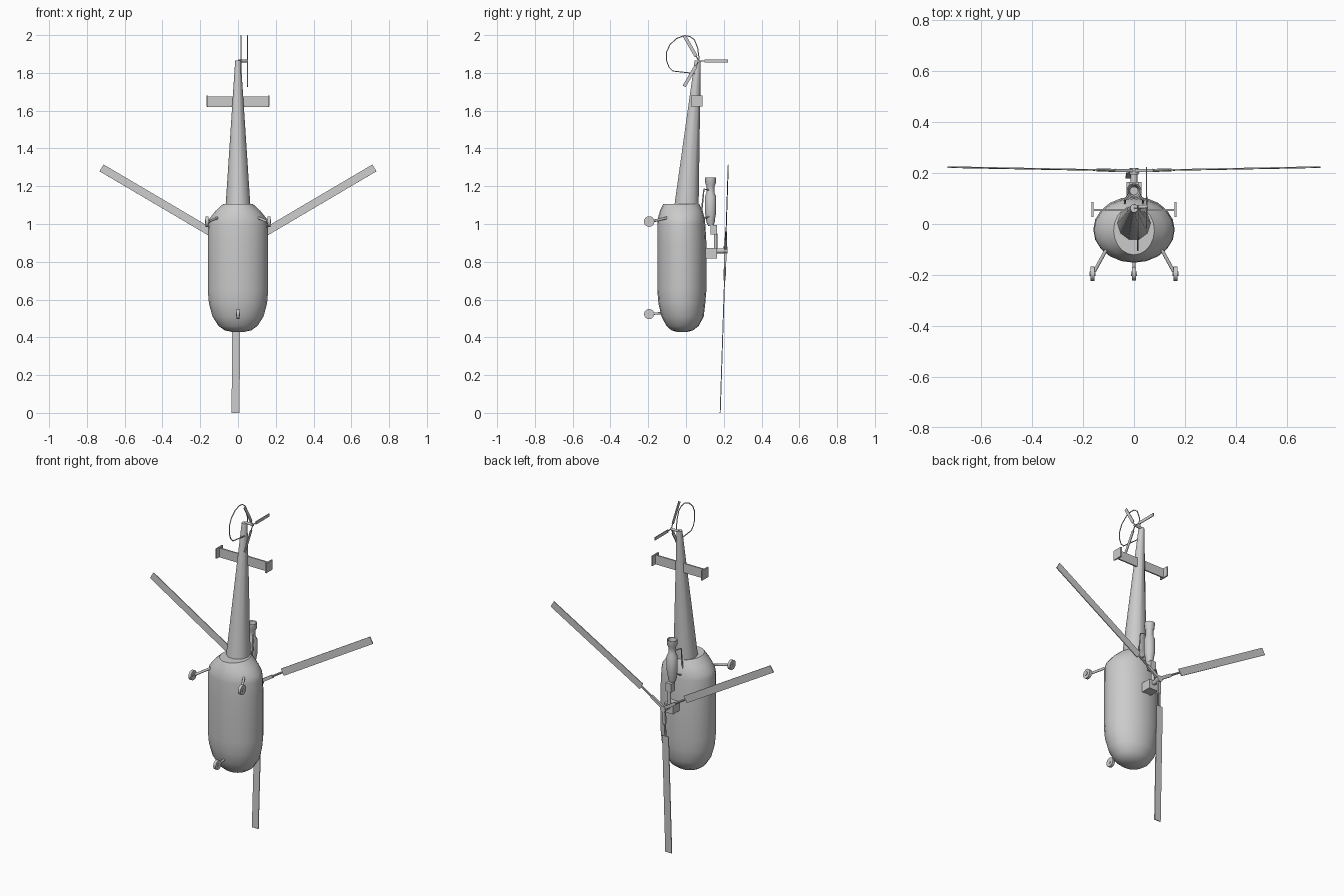
import bpy, bmesh, math
from mathutils import Vector, Matrix

if "Cube" in bpy.data.objects:
    bpy.data.objects.remove(bpy.data.objects["Cube"])

GREY = bpy.data.materials.new("light grey")
GREY.diffuse_color = (0.6, 0.6, 0.6, 1)
GREY.use_nodes = True
GREY.node_tree.nodes["Principled BSDF"].inputs["Base Color"].default_value = GREY.diffuse_color


def finish(name, bm, smooth=True):
    bmesh.ops.recalc_face_normals(bm, faces=bm.faces)
    me = bpy.data.meshes.new(name)
    bm.to_mesh(me)
    bm.free()
    me.materials.append(GREY)
    ob = bpy.data.objects.new(name, me)
    bpy.context.collection.objects.link(ob)
    if smooth:
        bpy.ops.object.select_all(action='DESELECT')
        ob.select_set(True)
        bpy.context.view_layer.objects.active = ob
        bpy.ops.object.shade_smooth_by_angle(angle=math.radians(40))
    return ob


def loft(name, rings, n):
    """Closed skin over elliptical rings (z, centre y, half width x, half width y)."""
    bm = bmesh.new()
    loops = []
    for z, cy, rx, ry in rings:
        loops.append([bm.verts.new((rx * math.cos(a), cy + ry * math.sin(a), z))
                      for a in (2 * math.pi * i / n for i in range(n))])
    for a, b in zip(loops, loops[1:]):
        for i in range(n):
            j = (i + 1) % n
            bm.faces.new((a[i], a[j], b[j], b[i]))
    bm.faces.new(loops[0])
    bm.faces.new(loops[-1])
    return finish(name, bm)


def box(name, centre, size):
    bm = bmesh.new()
    bmesh.ops.create_cube(bm, size=1, matrix=Matrix.Translation(centre) @ Matrix.Diagonal((*size, 1)))
    return finish(name, bm, False)


def rod(name, a, b, r, n=10):
    a, b = Vector(a), Vector(b)
    d = b - a
    bm = bmesh.new()
    m = Matrix.Translation((a + b) / 2) @ d.to_track_quat('Z', 'Y').to_matrix().to_4x4()
    bmesh.ops.create_cone(bm, cap_ends=True, segments=n, radius1=r, radius2=r, depth=d.length, matrix=m)
    return finish(name, bm)


def blade(name, a, b, normal, width, thick):
    """Flat plank from a to b lying square to normal."""
    a, b, nv = Vector(a), Vector(b), Vector(normal)
    d = (b - a).normalized()
    s = d.cross(nv).normalized()
    t = s.cross(d).normalized()
    m = Matrix((s * width, t * thick, d * (b - a).length)).transposed().to_4x4()
    bm = bmesh.new()
    bmesh.ops.create_cube(bm, size=1, matrix=Matrix.Translation((a + b) / 2) @ m)
    return finish(name, bm, False)


def wire(name, pts, r, kind='POLY'):
    cu = bpy.data.curves.new(name, 'CURVE')
    cu.dimensions = '3D'
    cu.bevel_depth = r
    cu.bevel_resolution = 1
    cu.use_fill_caps = True
    sp = cu.splines.new(kind)
    sp.points.add(len(pts) - 1)
    for p, c in zip(sp.points, pts):
        p.co = (*c, 1)
    cu.materials.append(GREY)
    ob = bpy.data.objects.new(name, cu)
    bpy.context.collection.objects.link(ob)
    return ob


# Cabin, nose down
loft("fuselage", [(0.428, -0.02, 0.03, 0.025), (0.437, -0.02, 0.07, 0.057),
                  (0.46, -0.018, 0.103, 0.085), (0.51, -0.018, 0.135, 0.112),
                  (0.58, -0.022, 0.154, 0.124), (0.65, -0.022, 0.16, 0.13),
                  (0.9, -0.022, 0.16, 0.13), (1.0, -0.025, 0.157, 0.127),
                  (1.03, -0.025, 0.15, 0.124), (1.07, -0.025, 0.118, 0.113),
                  (1.105, -0.025, 0.08, 0.096)], 20)

# Tail boom
loft("tail_boom", [(1.09, 0.002, 0.066, 0.068), (1.865, 0.062, 0.015, 0.017)], 10)

# Tailplane with end plates
box("tailplane", (0, 0.055, 1.648), (0.33, 0.008, 0.055))
for s in (-1, 1):
    box("tailplane_end_plate", (s * 0.163, 0.057, 1.65), (0.008, 0.06, 0.058))

# Tail rotor and its guard
HZ, HY, TX = 1.863, 0.068, 0.05
rod("tail_rotor_shaft", (0, HY, HZ), (TX + 0.004, HY, HZ), 0.007)
for k in range(3):
    a = 2 * math.pi * k / 3
    c, s = math.cos(a), math.sin(a)
    blade("tail_rotor_blade", (TX, HY + 0.03 * c, HZ + 0.03 * s),
          (TX, HY + 0.155 * c, HZ + 0.155 * s), (1, 0, 0), 0.018, 0.004)
    rod("tail_rotor_grip", (TX, HY, HZ), (TX, HY + 0.04 * c, HZ + 0.04 * s), 0.003, 6)
wire("tail_guard", [(0.015, y, z) for y, z in (
    (0.07, 1.87), (0.062, 1.93), (0.045, 1.975), (0.02, 1.993), (-0.01, 1.997), (-0.05, 1.982),
    (-0.085, 1.95), (-0.103, 1.91), (-0.103, 1.865), (-0.09, 1.83), (-0.07, 1.81),
    (0.0, 1.802), (0.05, 1.797))], 0.003)

# Main rotor, disc leaning slightly
def disc(x, z):
    return (x, 0.181 + 0.0325 * z, z)

hub = disc(0, 0.865)
axis = (0, 1, -0.0325)
for root, tip in (((-0.008, 0.70), (-0.013, 0.0)),
                  ((0.145, 0.957), (0.7225, 1.297)),
                  ((-0.145, 0.957), (-0.7225, 1.297))):
    blade("main_rotor_blade", disc(*root), disc(*tip), axis, 0.042, 0.005)
    rod("main_rotor_arm", hub, disc(*root), 0.006, 8)
    p = Vector(hub).lerp(Vector(disc(*root)), 0.55)
    blade("main_rotor_grip", hub, p, axis, 0.018, 0.012)
rod("rotor_hub", (0, 0.195, 0.862), (0, 0.22, 0.862), 0.018, 12)
rod("rotor_mast", (0, 0.1, 0.858), (0, 0.21, 0.858), 0.013, 12)
box("gearbox", (0, 0.132, 0.846), (0.06, 0.066, 0.055))

# Engine and drive
loft("engine", [(0.99, 0.132, 0.014, 0.014), (1.01, 0.13, 0.022, 0.022), (1.035, 0.13, 0.025, 0.025),
                (1.06, 0.13, 0.03, 0.03), (1.145, 0.13, 0.03, 0.03), (1.165, 0.13, 0.021, 0.021),
                (1.2, 0.13, 0.021, 0.021), (1.215, 0.13, 0.028, 0.028), (1.245, 0.13, 0.029, 0.029),
                (1.243, 0.13, 0.024, 0.024), (1.2, 0.13, 0.016, 0.016)], 16)
box("engine_coupling", (0, 0.147, 0.97), (0.036, 0.036, 0.05))
rod("drive_shaft", (0, 0.157, 0.85), (0, 0.157, 0.95), 0.009)
for s in (-1, 1):
    wire("engine_mount", [(s * 0.015, 0.12, 1.18), (s * 0.035, 0.095, 1.185),
                          (s * 0.035, 0.085, 1.09), (s * 0.035, 0.075, 1.02)], 0.004)
    rod("engine_strut", (s * 0.02, 0.125, 1.04), (s * 0.045, 0.07, 1.02), 0.004, 6)

# Landing gear
def wheel(name, x, z, r):
    rod(name, (x - 0.008, -0.195, z), (x + 0.008, -0.195, z), r, 16)
    rod(name + "_axle", (x - 0.011, -0.195, z), (x + 0.011, -0.195, z), r * 0.35)

wheel("nose_wheel", 0, 0.523, 0.027)
rod("nose_wheel_strut", (0, -0.195, 0.523), (0, -0.11, 0.53), 0.006)
for s in (-1, 1):
    wheel("main_wheel", s * 0.163, 1.013, 0.028)
    rod("main_wheel_strut", (s * 0.155, -0.185, 1.013), (s * 0.1, -0.085, 1.036), 0.007)
